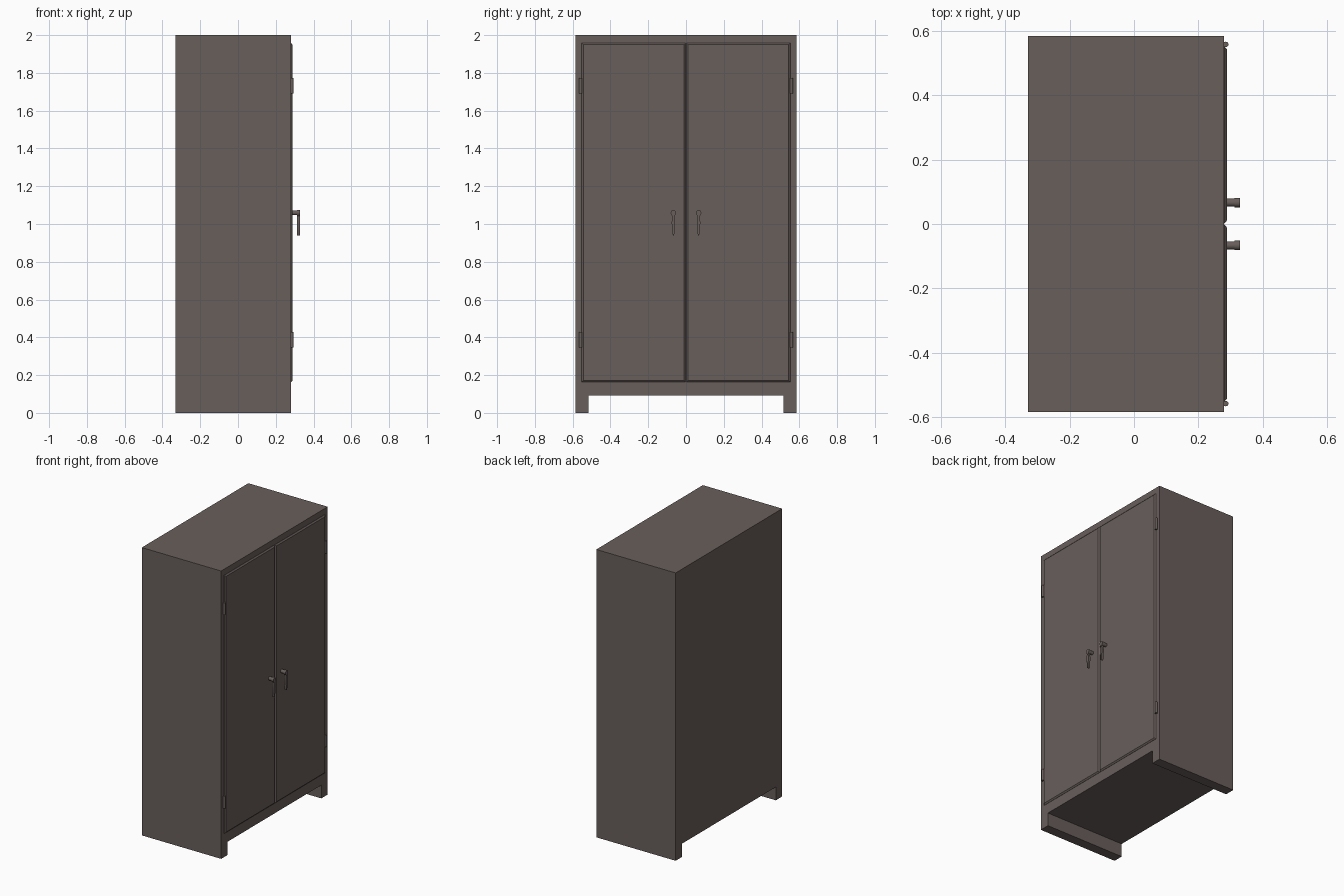
import bpy, bmesh, math

if "Cube" in bpy.data.objects:
    bpy.data.objects.remove(bpy.data.objects["Cube"])

paint = bpy.data.materials.new("grey brown paint")
paint.diffuse_color = (0.14, 0.113, 0.105, 1)
paint.use_nodes = True
paint.node_tree.nodes["Principled BSDF"].inputs["Base Color"].default_value = paint.diffuse_color


def finish(name, bm):
    bmesh.ops.recalc_face_normals(bm, faces=bm.faces)
    me = bpy.data.meshes.new(name)
    bm.to_mesh(me)
    bm.free()
    me.materials.append(paint)
    ob = bpy.data.objects.new(name, me)
    bpy.context.collection.objects.link(ob)
    return ob


def loft(name, rings):
    """Join matching rings of points and cap both ends."""
    bm = bmesh.new()
    vs = [[bm.verts.new(p) for p in ring] for ring in rings]
    n = len(vs[0])
    for a, b in zip(vs, vs[1:]):
        for i in range(n):
            j = (i + 1) % n
            bm.faces.new((a[i], a[j], b[j], b[i]))
    bm.faces.new(vs[0])
    bm.faces.new(vs[-1])
    return finish(name, bm)


def extrude_x(name, outline, x0, x1):
    return loft(name, [[(x, y, z) for y, z in outline] for x in (x0, x1)])


def smooth(ob):
    bpy.ops.object.select_all(action='DESELECT')
    ob.select_set(True)
    bpy.context.view_layer.objects.active = ob
    bpy.ops.object.shade_smooth_by_angle(angle=math.radians(35))


def circle(r, n=24):
    return [(r * math.cos(2 * math.pi * i / n), r * math.sin(2 * math.pi * i / n)) for i in range(n)]


# Cabinet body with two full depth feet
W, FOOT, RAIL = 0.585, 0.515, 0.092
extrude_x("cabinet_body", [(-W, 0), (-FOOT, 0), (-FOOT, RAIL), (FOOT, RAIL), (FOOT, 0),
                           (W, 0), (W, 2), (-W, 2)], -0.33, 0.28)

for side, s in (("left", -1), ("right", 1)):
    # Door panel with bevelled rim
    rings = []
    for x, d in ((0.278, 0), (0.281, 0), (0.289, 0.009)):
        y0, y1, z0, z1 = 0.002 + d, 0.552 - d, 0.163 + d, 1.958 - d
        rings.append([(x, s * y0, z0), (x, s * y1, z0), (x, s * y1, z1), (x, s * y0, z1)])
    loft(side + "_door", rings)

    # Hinge barrels
    for label, z0 in (("lower", 0.345), ("upper", 1.69)):
        smooth(loft(f"{side}_{label}_hinge",
                    [[(0.285 + a, s * 0.558 + b, z) for a, b in circle(0.0085, 16)]
                     for z in (z0, z0 + 0.082)]))

    # Handle spindle
    yc, zc = s * 0.0665, 1.059
    smooth(extrude_x(side + "_handle_spindle",
                     [(yc + a, zc + b) for a, b in circle(0.0125)], 0.285, 0.316))

    # Handle lever: round head, slim neck, tapered grip
    half = [(0.006, 1.042), (0.008, 1.025), (0.0095, 1.005), (0.004, 0.945), (0.002, 0.938)]
    head = [(0.0148 * math.cos(math.radians(t)), zc + 0.0148 * math.sin(math.radians(t)))
            for t in range(-40, 221, 20)]
    outline = ([(yc - y, z) for y, z in half] + [(yc + y, z) for y, z in reversed(half)]
               + [(yc + y, z) for y, z in head])
    smooth(extrude_x(side + "_handle_lever", outline, 0.313, 0.329))
